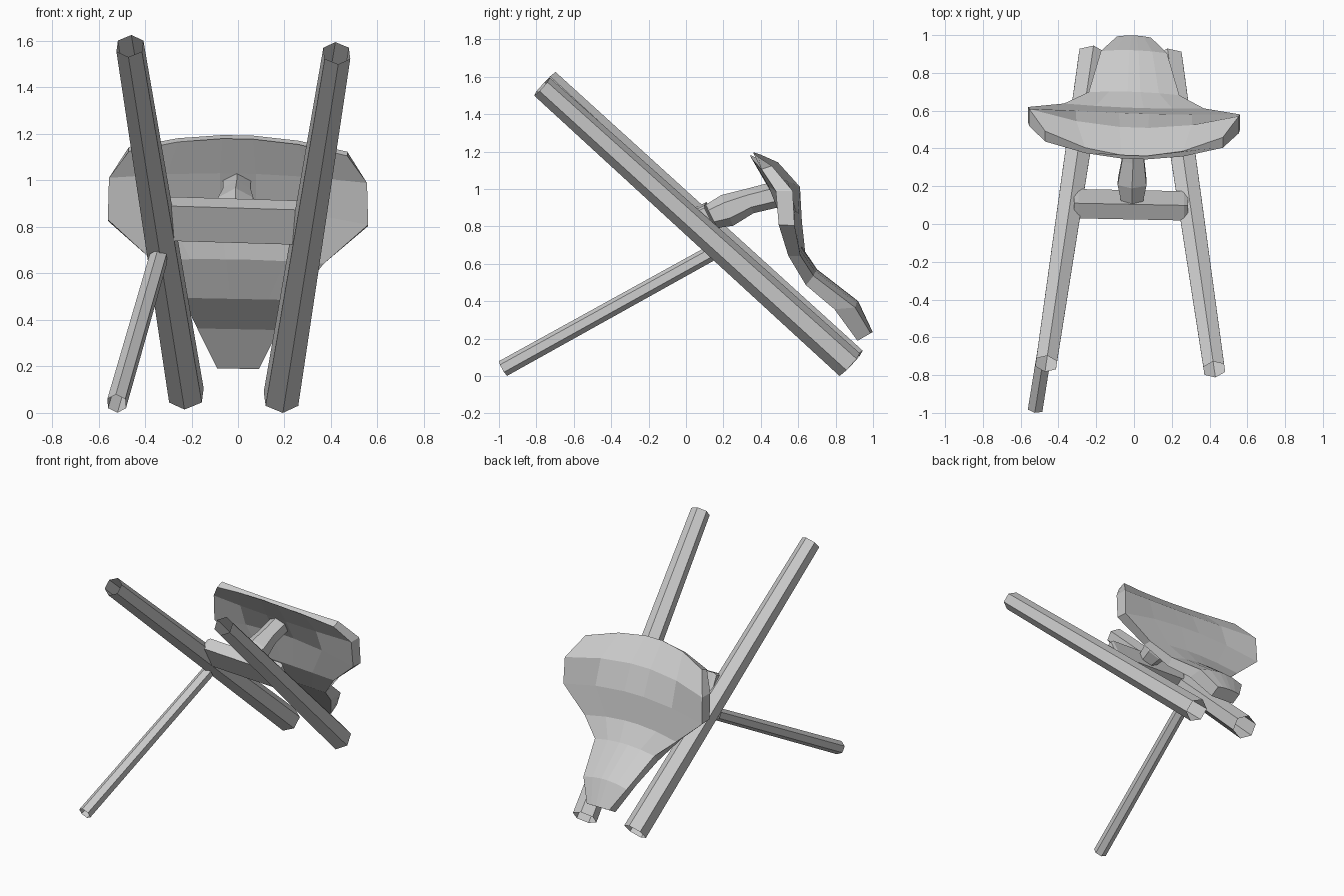
import bpy, math
from mathutils import Vector

if "Cube" in bpy.data.objects:
    bpy.data.objects.remove(bpy.data.objects["Cube"])


def make_mesh(name, rings, caps=True):
    """Loft matching closed rings of points, optionally capping both ends."""
    n = len(rings[0])
    verts = [tuple(p) for r in rings for p in r]
    faces = []
    if caps:
        faces = [tuple(reversed(range(n))),
                 tuple(range(len(verts) - n, len(verts)))]
    for i in range(len(rings) - 1):
        for k in range(n):
            a, b = i * n + k, i * n + (k + 1) % n
            faces.append((a, b, b + n, a + n))
    me = bpy.data.meshes.new(name)
    me.from_pydata(verts, [], faces)
    ob = bpy.data.objects.new(name, me)
    bpy.context.collection.objects.link(ob)
    bpy.context.view_layer.objects.active = ob
    bpy.ops.object.mode_set(mode='EDIT')
    bpy.ops.mesh.select_all(action='SELECT')
    bpy.ops.mesh.normals_make_consistent(inside=False)
    bpy.ops.object.mode_set(mode='OBJECT')
    return ob


def hex_tube(name, path):
    """Open six-sided tube through (point, radius) stations, one corner upward."""
    pts = [Vector(p) for p, r in path]
    rings = []
    for i, (p, r) in enumerate(path):
        d = (pts[min(i + 1, len(pts) - 1)] - pts[max(i - 1, 0)]).normalized()
        side = d.cross(Vector((0, 0, 1))).normalized()
        up = side.cross(d)
        rings.append([pts[i] + r * (math.cos(a) * up + math.sin(a) * side)
                      for a in (k * math.pi / 3 for k in range(6))])
    return make_mesh(name, rings, caps=False)


# Two long slanted poles and one thin prop, open at the ends
hex_tube("left_pole", [((-0.465, -0.74, 1.578), 0.064),
                       ((-0.222, 0.89, 0.075), 0.082)])
hex_tube("right_pole", [((0.425, -0.77, 1.547), 0.064),
                        ((0.185, 0.875, 0.061), 0.082)])
hex_tube("prop_leg", [((-0.522, -0.978, 0.040), 0.045),
                      ((-0.342, 0.15, 0.665), 0.042)])

# Tilted crossbar with narrowed ends
profile = [(0.03, 0.89), (0.11, 0.93), (0.185, 0.78), (0.105, 0.74)]
cy, cz = 0.107, 0.835
rings = []
for x, s in ((-0.317, 0.85), (-0.295, 1), (0.265, 1), (0.285, 0.85)):
    rings.append([(x, cy + (y - cy) * s - 0.02 * (x + 0.3),
                   cz + (z - cz) * s - 0.03 * (x + 0.3)) for y, z in profile])
make_mesh("crossbar", rings)

# Neck joining the crossbar to the shell
hex_tube("neck", [((-0.01, 0.12, 0.85), 0.065), ((-0.01, 0.22, 0.885), 0.088),
                  ((-0.005, 0.34, 0.935), 0.068), ((-0.005, 0.48, 0.97), 0.07)])

# Saddle shell rows: half width, outer centre, outer edge, inner centre, inner edge (y, z)
rows = [
    (0.47, (0.36, 1.195), (0.475, 1.133), (0.343, 1.18), (0.42, 1.115)),
    (0.555, (0.51, 1.05), (0.59, 1.0), (0.43, 1.03), (0.50, 1.0)),
    (0.56, (0.585, 0.88), (0.60, 0.815), (0.515, 0.88), (0.515, 0.82)),
    (0.37, (0.615, 0.69), (0.625, 0.65), (0.55, 0.66), (0.56, 0.65)),
    (0.24, (0.70, 0.57), (0.69, 0.54), (0.65, 0.49), (0.65, 0.49)),
    (0.175, (0.92, 0.40), (0.91, 0.37), (0.80, 0.36), (0.80, 0.36)),
    (0.09, (0.998, 0.235), (0.99, 0.23), (0.92, 0.19), (0.92, 0.19)),
]
cols = [-1, -0.55, -0.14, 0.14, 0.55, 1]


def span(w, mid, edge, fracs):
    pts = []
    for f in fracs:
        t = f * f
        x = w * f
        pts.append((x, mid[0] + (edge[0] - mid[0]) * t - 0.035 * x,
                    mid[1] + (edge[1] - mid[1]) * t - 0.02 * x))
    return pts


make_mesh("saddle_shell",
          [span(w, oc, oe, cols) + span(w, ic, ie, cols[::-1])
           for w, oc, oe, ic, ie in rows])
